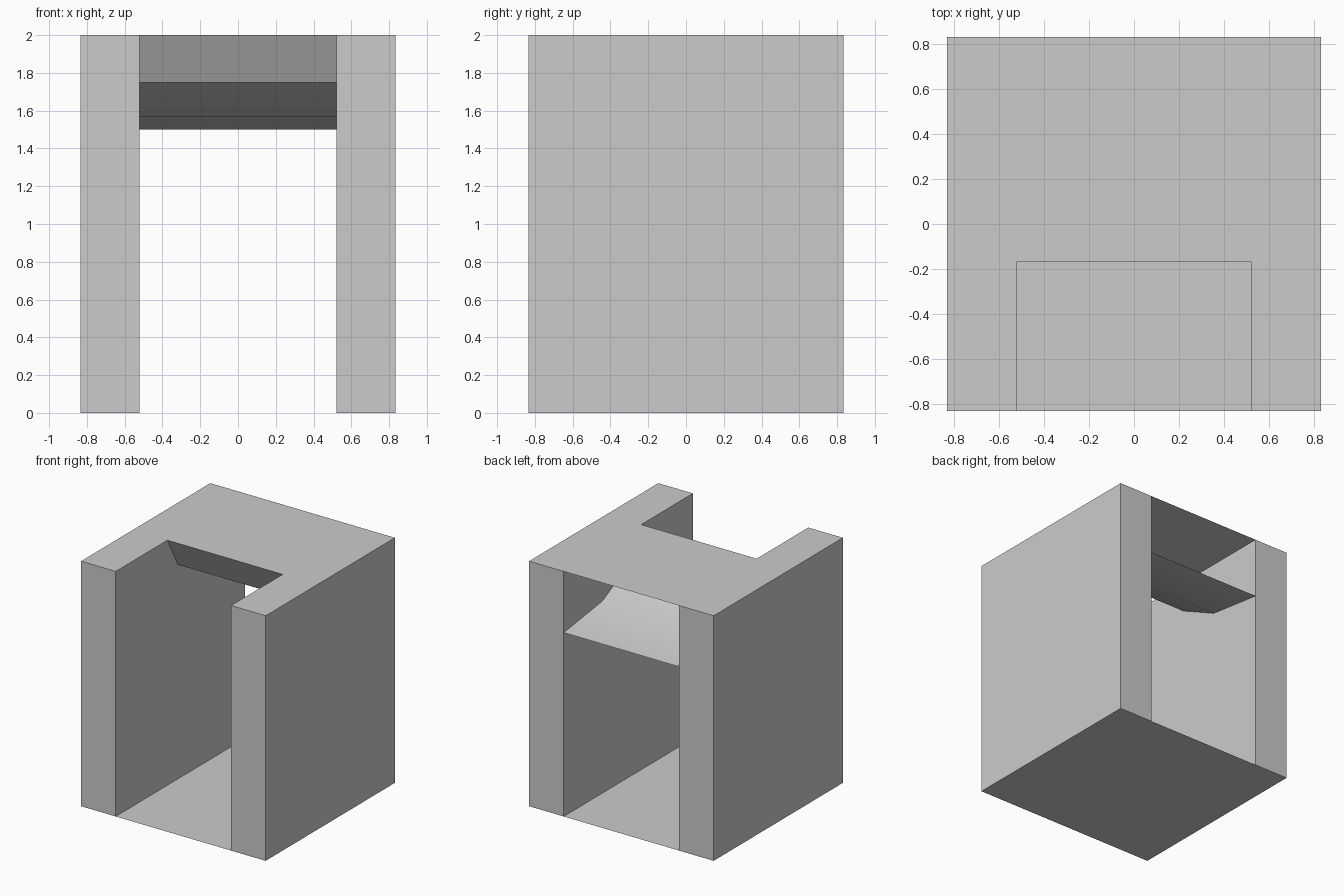
import bpy, bmesh, math

cube = bpy.data.objects.get("Cube")
if cube:
    bpy.data.objects.remove(cube, do_unlink=True)

HALF = 0.833        # half width and half depth
INNER = 0.521       # inner side of the walls
TOP = 2.0
ROOF_FRONT = -0.167  # front edge of the roof between the walls
CHUTE_DROP = 0.5

gray = bpy.data.materials.new("plain gray")
gray.use_nodes = True
color = (0.6, 0.6, 0.6, 1)
gray.diffuse_color = color
gray.node_tree.nodes["Principled BSDF"].inputs["Base Color"].default_value = color


def make_object(name, polygons):
    """Build one object from a list of polygons, welding shared corners."""
    bm = bmesh.new()
    for points in polygons:
        bm.faces.new([bm.verts.new(p) for p in points])
    bmesh.ops.remove_doubles(bm, verts=bm.verts, dist=1e-5)
    mesh = bpy.data.meshes.new(name)
    bm.to_mesh(mesh)
    bm.free()
    mesh.materials.append(gray)
    obj = bpy.data.objects.new(name, mesh)
    bpy.context.collection.objects.link(obj)
    return obj


def wall_sides(x0, x1):
    """Four upright faces, closed by the floor and the roof."""
    ring = [(x0, -HALF), (x1, -HALF), (x1, HALF), (x0, HALF)]
    return [[(*a, 0), (*b, 0), (*b, TOP), (*a, TOP)]
            for a, b in zip(ring, ring[1:] + ring[:1])]


# Side walls
make_object("left_wall", wall_sides(INNER, HALF))
make_object("right_wall", wall_sides(-HALF, -INNER))

# Thin floor, facing up
make_object("floor", [[(-HALF, -HALF, 0), (HALF, -HALF, 0),
                       (HALF, HALF, 0), (-HALF, HALF, 0)]])

# Roof with a notch open to the front
half_outline = [(INNER, ROOF_FRONT), (INNER, -HALF), (HALF, -HALF), (HALF, HALF)]
outline = half_outline + [(-x, y) for x, y in reversed(half_outline)]
make_object("roof", [[(x, y, TOP) for x, y in outline]])

# Curved sheet under the roof: a quarter ellipse in three steps
depth = HALF - ROOF_FRONT
profile = [(HALF - depth * math.cos(a), TOP - CHUTE_DROP * math.sin(a))
           for a in (math.radians(30 * i) for i in range(4))]
chute = make_object("curved_chute", [
    [(-INNER, *p), (INNER, *p), (INNER, *q), (-INNER, *q)]
    for p, q in zip(profile, profile[1:])])
for face in chute.data.polygons:
    face.flip()

# Smooth only the gentle bend of the chute
bpy.ops.object.select_all(action='DESELECT')
chute.select_set(True)
bpy.context.view_layer.objects.active = chute
bpy.ops.object.shade_smooth_by_angle(angle=math.radians(30))
